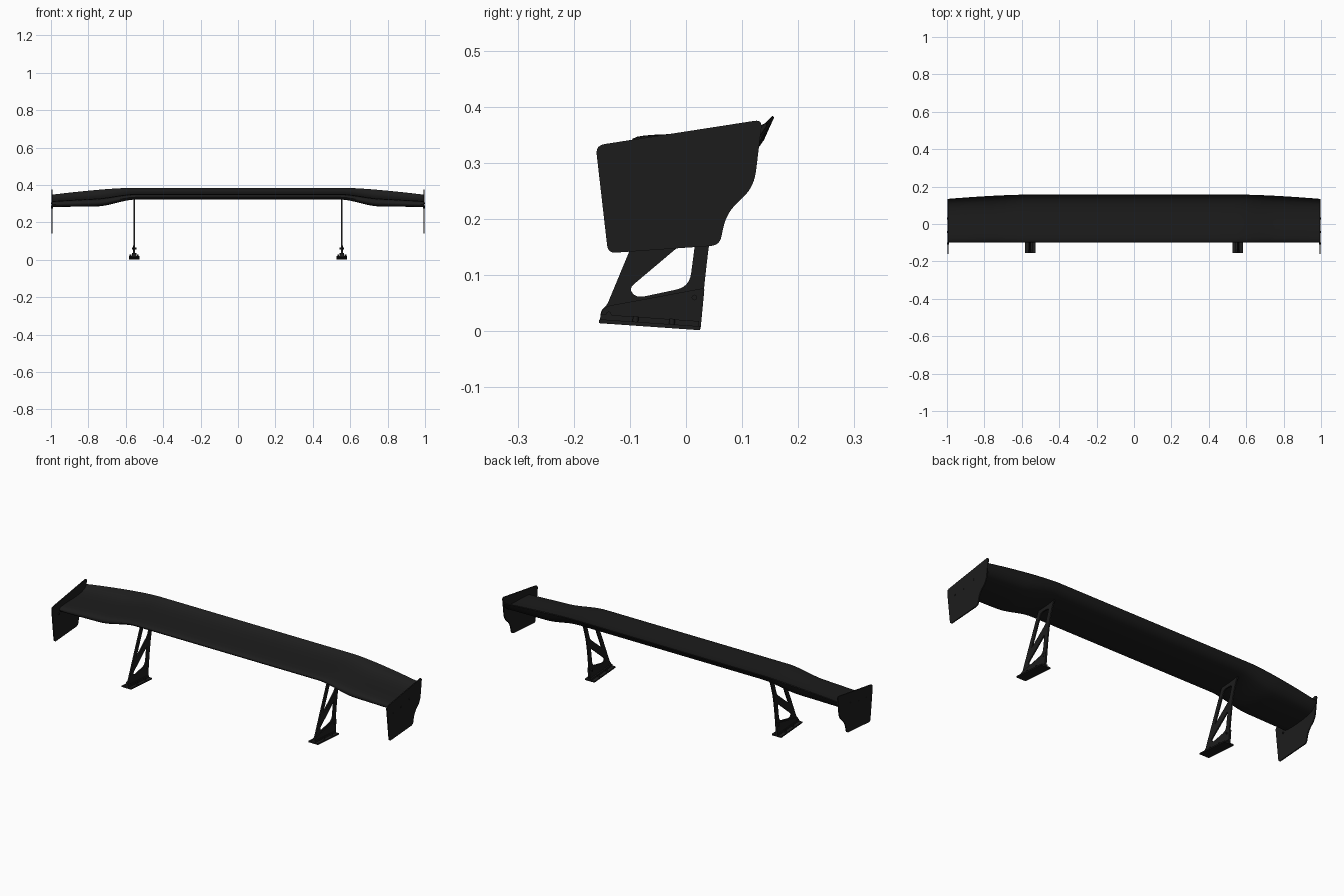
import bpy, bmesh, math
from mathutils import Vector

if "Cube" in bpy.data.objects:
    bpy.data.objects.remove(bpy.data.objects["Cube"])

black = bpy.data.materials.new("black_carbon")
black.diffuse_color = (0.012, 0.012, 0.012, 1)
black.use_nodes = True
black.node_tree.nodes["Principled BSDF"].inputs["Base Color"].default_value = black.diffuse_color


def finish(ob, angle=35):
    if not ob.data.materials:
        ob.data.materials.append(black)
    bpy.ops.object.select_all(action='DESELECT')
    ob.select_set(True)
    bpy.context.view_layer.objects.active = ob
    bpy.ops.object.shade_smooth_by_angle(angle=math.radians(angle))


def rounded(points, steps=6):
    """Round each (y, z, radius) corner of a closed outline."""
    out = []
    for i, (y, z, r) in enumerate(points):
        p = Vector((y, z))
        a = Vector(points[i - 1][:2]) - p
        b = Vector(points[(i + 1) % len(points)][:2]) - p
        if r == 0:
            out.append(p)
            continue
        a = p + a.normalized() * min(r, a.length * .48)
        b = p + b.normalized() * min(r, b.length * .48)
        for k in range(steps + 1):
            t = k / steps
            out.append(a * (1 - t) ** 2 + p * 2 * t * (1 - t) + b * t * t)
    return out


def plate(name, x, thickness, outlines):
    """Flat side plate in the YZ plane; outlines after the first are holes."""
    cu = bpy.data.curves.new(name, 'CURVE')
    cu.dimensions = '2D'
    cu.fill_mode = 'BOTH'
    cu.extrude = thickness / 2
    for outline in outlines:
        pts = rounded(outline)
        s = cu.splines.new('POLY')
        s.points.add(len(pts) - 1)
        for q, p in zip(s.points, pts):
            q.co = (p.x, p.y, 0, 1)
        s.use_cyclic_u = True
    ob = bpy.data.objects.new(name, cu)
    bpy.context.collection.objects.link(ob)
    ob.rotation_euler = (math.pi / 2, 0, math.pi / 2)
    ob.location.x = x
    bpy.ops.object.select_all(action='DESELECT')
    ob.select_set(True)
    bpy.context.view_layer.objects.active = ob
    bpy.ops.object.convert(target='MESH')
    finish(bpy.context.object)


def bolt(name, loc, radius, depth, rot):
    bpy.ops.mesh.primitive_cylinder_add(vertices=12, radius=radius, depth=depth,
                                        location=loc, rotation=rot)
    bpy.context.object.name = name
    finish(bpy.context.object)


# Wing blade: cambered section lofted along the span, lower and twisted at the tips
lower = [(0, .2), (.01, .13), (.03, .07), (.07, .025), (.14, 0), (.25, 0), (.37, .015), (.5, .05),
         (.62, .1), (.73, .17), (.82, .26), (.89, .38), (.95, .62), (1, .95)]
upper = [(.988, 1), (.94, .79), (.88, .67), (.8, .585), (.7, .53), (.58, .5), (.45, .485),
         (.3, .475), (.18, .455), (.1, .43), (.05, .395), (.02, .34), (.005, .27)]
LEAD_Y = -.1


def station(x):
    a = abs(x)
    t = max(0, (a - .58) / .42)
    s = min(1, max(0, (a - .54) / .22))
    s = s * s * (3 - 2 * s)
    bottom = .322 - .035 * s - .005 * t
    top = .384 - .037 * t ** 1.4
    trail = .157 - .023 * t ** 1.5
    return [(x, LEAD_Y + u * (trail - LEAD_Y), bottom + v * (top - bottom))
            for u, v in lower + upper]


spans = [.25, .45, .54] + [.54 + .02 * i for i in range(1, 12)] + [.8, .85, .9, .95, .993]
xs = [-x for x in reversed(spans)] + [0] + spans
bm = bmesh.new()
rings = [[bm.verts.new(co) for co in station(x)] for x in xs]
n = len(rings[0])
for r0, r1 in zip(rings, rings[1:]):
    for i in range(n):
        bm.faces.new((r0[i], r0[(i + 1) % n], r1[(i + 1) % n], r1[i]))
bm.faces.new(rings[0])
bm.faces.new(rings[-1])
bmesh.ops.recalc_face_normals(bm, faces=bm.faces)
me = bpy.data.meshes.new("wing_blade")
bm.to_mesh(me)
bm.free()
wing = bpy.data.objects.new("wing_blade", me)
bpy.context.collection.objects.link(wing)
finish(wing, 40)

# Outlines in (y, z, corner radius)
end_outline = [(-.161, .331, .016), (.136, .377, .014), (.121, .255, .03), (.072, .212, .03),
               (.06, .153, .016), (-.139, .139, .014)]
leg_outline = [(-.153, .016, 0), (-.152, .037, .01), (-.141, .046, .008), (-.102, .14, .02),
               (-.022, .330, 0), (.092, .338, 0), (.078, .315, .02), (.052, .23, .05),
               (.039, .14, .05), (.032, .075, .02), (.025, .005, 0)]
low_hole = [(-.102, .076, .012), (-.088, .059, .016), (.006, .079, .024), (.019, .178, .012)]
high_hole = [(-.076, .144, .01), (.026, .229, .016), (.05, .305, .014), (-.008, .305, .014)]
bracket = [(-.154, .015, 0), (-.152, .037, .008), (-.137, .048, .01), (.033, .077, .004),
           (.026, .004, 0)]

tilt = -math.atan2(.0125, .18)
for side, sx in (("left", -1), ("right", 1)):
    # End plates with their fixing bolts
    plate(f"end_plate_{side}", sx * .995, .006, [end_outline])
    for y, z in ((-.105, .279), (-.042, .286), (.03, .302)):
        bolt(f"end_plate_bolt_{side}", (sx * .994, y, z), .005, .012, (0, math.pi / 2, 0))

    # Uprights with cut-out windows
    x = sx * .555
    plate(f"upright_{side}", x, .007, [leg_outline, low_hole, high_hole])

    # Bracket: vertical flange and tilted foot
    plate(f"foot_flange_{side}", x + sx * .004, .007,
          [[(-.153, .015, 0), (-.151, .036, .01), (-.14, .045, .01),
            (-.09, .054, 0), (.033, .077, .004), (.026, .004, 0)],
           [(-.098, .072, .004), (-.085, .0595, .01), (-.04, .068, .004)]][:1])
    bpy.ops.mesh.primitive_cube_add(size=1, location=(x, -.065, .0115), rotation=(tilt, 0, 0))
    foot = bpy.context.object
    foot.name = f"foot_{side}"
    foot.scale = (.056, .18, .007)
    finish(foot)
    bpy.ops.mesh.primitive_cube_add(size=1, location=(x, -.065, .019), rotation=(tilt, 0, 0))
    rib = bpy.context.object
    rib.name = f"foot_rib_{side}"
    rib.scale = (.022, .176, .01)
    finish(rib)

    # Foot and flange bolts
    for y in (-.09, -.025):
        for dx in (-.019, .019):
            bolt(f"foot_bolt_{side}", (x + dx, y, .018 - .07 * (y + .065)), .005, .014, (tilt, 0, 0))
    for y, z in ((-.138, .03), (.015, .06)):
        bolt(f"flange_bolt_{side}", (x, y, z), .005, .022, (0, math.pi / 2, 0))
